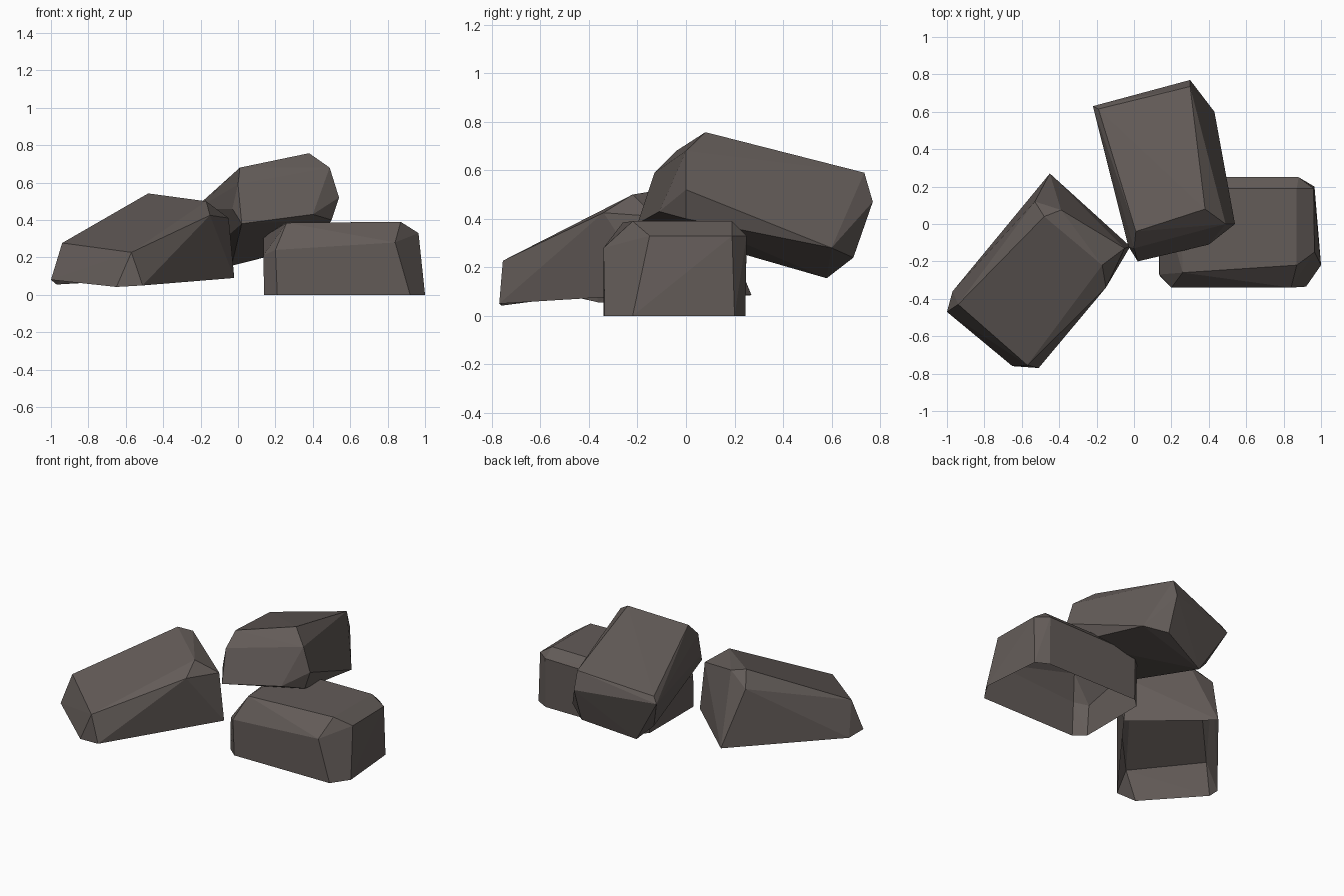
import bpy, bmesh

stone = bpy.data.materials.new("dark brown grey stone")
stone.diffuse_color = (0.125, 0.106, 0.098, 1)


def rock(name, corners, open_base=False):
    """Flat-faced boulder: the convex hull of its chipped corners."""
    bm = bmesh.new()
    for c in corners:
        bm.verts.new(c)
    res = bmesh.ops.convex_hull(bm, input=bm.verts[:])
    junk = [g for g in res["geom_interior"] + res["geom_unused"]
            if isinstance(g, bmesh.types.BMVert) and g.is_valid]
    bmesh.ops.delete(bm, geom=list(set(junk)), context='VERTS')
    # merge nearly coplanar triangles into slabs
    bmesh.ops.dissolve_limit(bm, angle_limit=0.03, verts=bm.verts[:], edges=bm.edges[:])
    bmesh.ops.recalc_face_normals(bm, faces=bm.faces[:])
    # ground rocks are hollow underneath
    if open_base:
        base = [f for f in bm.faces if f.normal.z < -0.7]
        bmesh.ops.delete(bm, geom=base, context='FACES')
    me = bpy.data.meshes.new(name)
    bm.to_mesh(me)
    bm.free()
    me.materials.append(stone)
    ob = bpy.data.objects.new(name, me)
    bpy.context.collection.objects.link(ob)


# Flat block on the right, resting on the ground
rock("right_rock", [
    (0.14, -0.28, 0), (0.21, -0.34, 0), (0.92, -0.335, 0), (1.0, -0.22, 0),
    (0.965, 0.2, 0), (0.88, 0.245, 0), (0.2, 0.245, 0), (0.14, 0.19, 0),
    (0.135, -0.27, 0.21), (0.2, -0.34, 0.24), (0.84, -0.34, 0.28), (0.965, -0.15, 0.33),
    (0.96, 0.19, 0.33), (0.88, 0.25, 0.33), (0.2, 0.25, 0.32), (0.135, 0.19, 0.31),
    (0.26, -0.26, 0.385), (0.87, -0.22, 0.39), (0.87, 0.19, 0.39), (0.25, 0.19, 0.385)],
    open_base=True)

# Tilted block leaning on top at the back
rock("top_rock", [
    (0.01, -0.04, 0.68), (0.38, 0.08, 0.757), (0.49, 0.0, 0.68), (0.54, 0.0, 0.52),
    (0.4, -0.11, 0.43), (0.02, -0.2, 0.38), (0.5, 0.0, 0.4), (0.0, -0.13, 0.59),
    (-0.03, -0.12, 0.46), (-0.19, 0.615, 0.5), (0.3, 0.735, 0.59), (0.3, 0.77, 0.47),
    (-0.22, 0.63, 0.46), (0.43, 0.6, 0.28), (0.3, 0.69, 0.24), (-0.035, 0.58, 0.155),
    (-0.13, 0.53, 0.25)])

# Long sloping block on the left
rock("left_rock", [
    (-0.94, -0.43, 0.277), (-0.57, -0.755, 0.227), (-0.17, -0.22, 0.5), (-0.48, 0.04, 0.542),
    (-0.53, 0.12, 0.45), (-0.39, 0.075, 0.525), (-0.05, -0.13, 0.41), (-0.15, -0.34, 0.425),
    (-0.02, -0.12, 0.09), (-0.45, 0.27, 0.085), (-1.0, -0.47, 0.08), (-0.97, -0.36, 0.055),
    (-0.65, -0.76, 0.042), (-0.51, -0.77, 0.05)], open_base=True)
